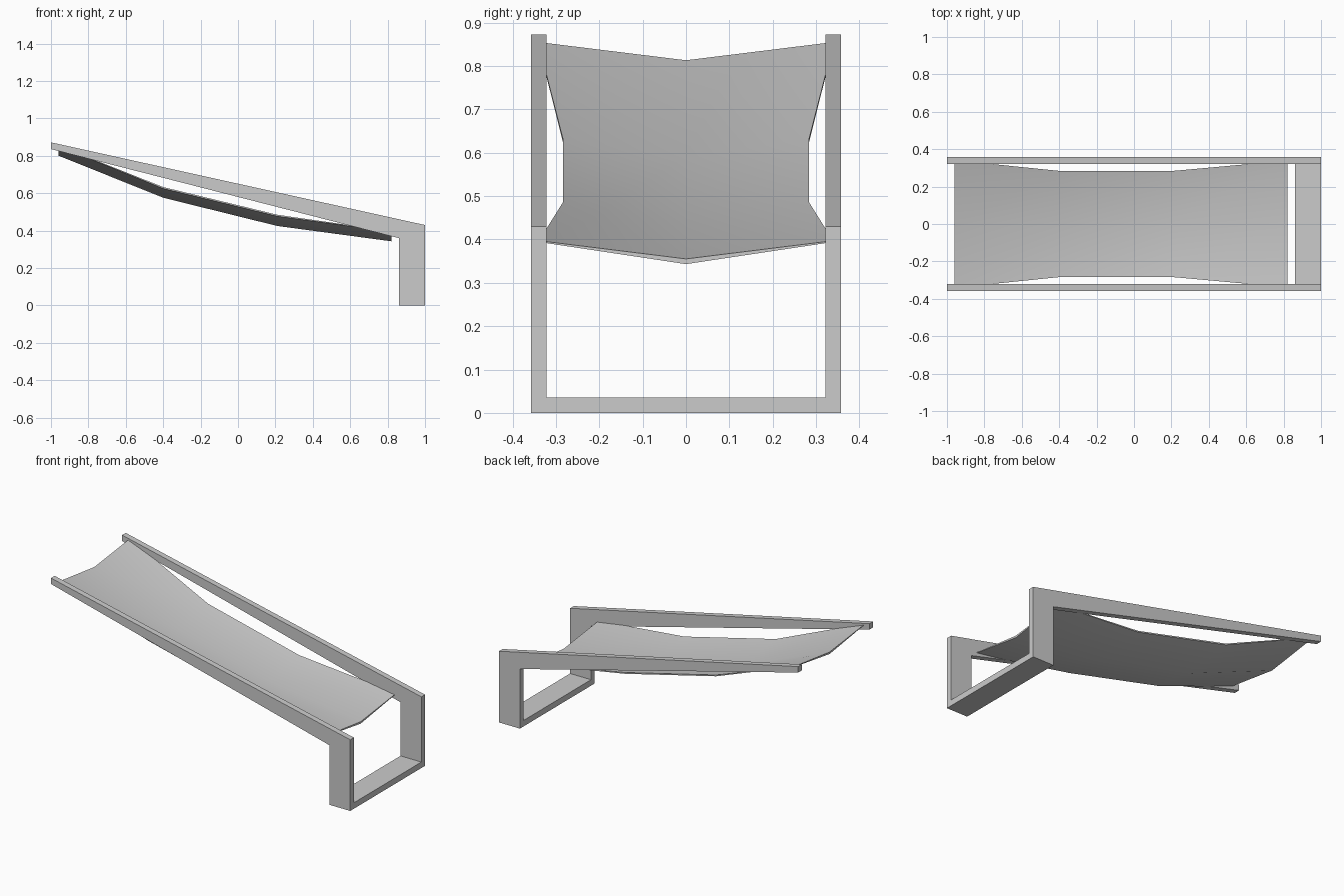
import bpy, bmesh, math

cube = bpy.data.objects.get("Cube")
if cube:
    bpy.data.objects.remove(cube, do_unlink=True)

# Material
grey = bpy.data.materials.new("light_grey")
grey.use_nodes = True
color = (0.6, 0.6, 0.6, 1.0)
grey.diffuse_color = color
grey.node_tree.nodes["Principled BSDF"].inputs["Base Color"].default_value = color


def finish(name, bm):
    bmesh.ops.recalc_face_normals(bm, faces=bm.faces)
    mesh = bpy.data.meshes.new(name)
    bm.to_mesh(mesh)
    bm.free()
    mesh.materials.append(grey)
    obj = bpy.data.objects.new(name, mesh)
    bpy.context.collection.objects.link(obj)
    return obj


def extruded(name, profile, y0, y1):
    """Extrude an x-z profile from y0 to y1."""
    bm = bmesh.new()
    face = bm.faces.new([bm.verts.new((x, y0, z)) for x, z in profile])
    new = bmesh.ops.extrude_face_region(bm, geom=[face])["geom"]
    verts = [v for v in new if isinstance(v, bmesh.types.BMVert)]
    bmesh.ops.translate(bm, verts=verts, vec=(0, y1 - y0, 0))
    return finish(name, bm)


# Side frames: sloping rail and leg in one piece
INNER, OUTER = 0.322, 0.357
frame = [(-1, 0.872), (1, 0.43), (1, 0), (0.86, 0), (0.86, 0.36), (-1, 0.836)]
extruded("left_frame", frame, INNER, OUTER)
extruded("right_frame", frame, -OUTER, -INNER)

# Floor bar joining the legs
extruded("floor_bar", [(0.86, 0), (1, 0), (1, 0.036), (0.86, 0.036)], -INNER, INNER)

# Sagging sling: x, half width, edge height, middle height, edge thickness
rows = [
    (-0.96, 0.341, 0.855, 0.813, 0.003),
    (-0.40, 0.284, 0.633, 0.588, 0.008),
    (0.21, 0.284, 0.485, 0.437, 0.008),
    (0.82, 0.339, 0.397, 0.355, 0.003),
]
bm = bmesh.new()
rings = []
for x, w, edge, mid, thin in rows:
    ring = [(-w, edge), (0, mid), (w, edge),
            (w, edge - thin), (0, mid - 0.012), (-w, edge - thin)]
    rings.append([bm.verts.new((x, y, z)) for y, z in ring])
for a, b in zip(rings, rings[1:]):
    for i in range(6):
        j = (i + 1) % 6
        bm.faces.new((a[i], a[j], b[j], b[i]))
for r in (rings[0], rings[-1]):
    bm.faces.new((r[0], r[1], r[4], r[5]))
    bm.faces.new((r[1], r[2], r[3], r[4]))
sling = finish("sling_seat", bm)
bpy.ops.object.select_all(action='DESELECT')
sling.select_set(True)
bpy.context.view_layer.objects.active = sling
bpy.ops.object.shade_smooth_by_angle(angle=math.radians(40))
